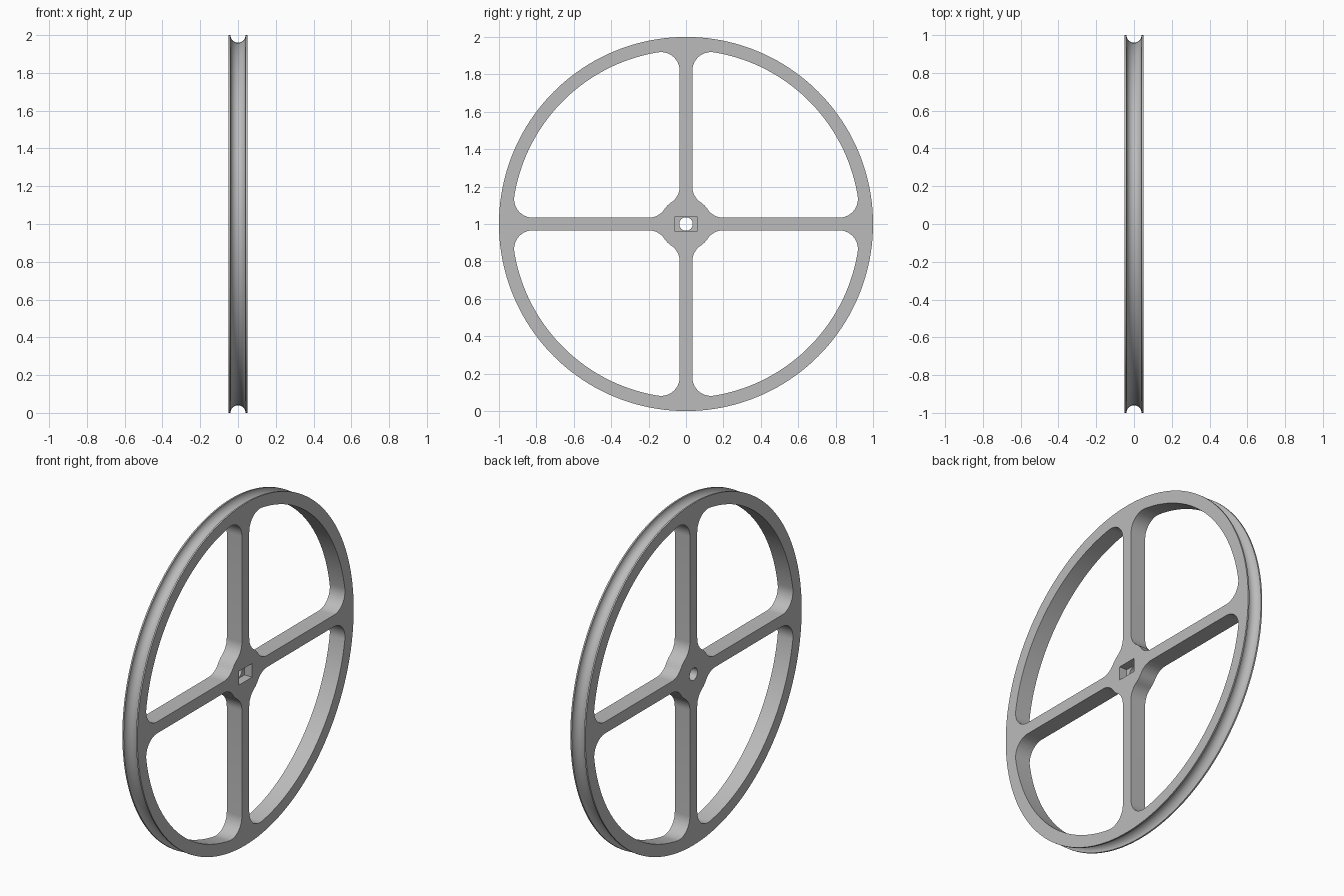
import bpy, bmesh
from math import sin, cos, pi, atan2, sqrt, radians

if "Cube" in bpy.data.objects:
    bpy.data.objects.remove(bpy.data.objects["Cube"])

HALF = 0.049        # half thickness of the wheel
GROOVE = 0.04       # radius of the round belt groove
SPOKE = 0.034       # half width of a spoke
RIM = 0.93          # inner radius of the rim
HUB = 0.14
FILLET = 0.1
CENTRE = 1.0        # height of the axle

grey = bpy.data.materials.new("satin grey")
grey.use_nodes = True
colour = (0.5, 0.5, 0.5, 1)
grey.diffuse_color = colour
grey.node_tree.nodes["Principled BSDF"].inputs["Base Color"].default_value = colour


def arc(cy, cz, r, start, end, n):
    return [(cy + r * cos(start + (end - start) * i / n),
             cz + r * sin(start + (end - start) * i / n)) for i in range(n + 1)]


def stack(name, rings):
    """Solid skinned through rings of (x, y, z) points, capped at both ends."""
    bm = bmesh.new()
    loops = [[bm.verts.new(p) for p in ring] for ring in rings]
    for a, b in zip(loops, loops[1:]):
        for i in range(len(a)):
            j = (i + 1) % len(a)
            bm.faces.new((a[i], a[j], b[j], b[i]))
    bm.faces.new(loops[0])
    bm.faces.new(loops[-1])
    bmesh.ops.recalc_face_normals(bm, faces=bm.faces)
    mesh = bpy.data.meshes.new(name)
    bm.to_mesh(mesh)
    bm.free()
    mesh.materials.append(grey)
    obj = bpy.data.objects.new(name, mesh)
    bpy.context.collection.objects.link(obj)
    return obj


def prism(name, outline, x0, x1):
    return stack(name, [[(x, y, z + CENTRE) for y, z in outline] for x in (x0, x1)])


# Grooved disc
profile = [(-HALF, 1.0)]
profile += [(x, 1 + dz) for x, dz in arc(0, 0, GROOVE, pi, 2 * pi, 16)]
profile.append((HALF, 1.0))
wheel = stack("spoked_wheel", [
    [(x, y, z + CENTRE) for y, z in arc(0, 0, r, 0, 2 * pi, 160)[:-1]]
    for x, r in profile])

# One window between two spokes, with filleted corners
off = SPOKE + FILLET
outer = sqrt((RIM - FILLET) ** 2 - off ** 2)
inner = sqrt((HUB + FILLET) ** 2 - off ** 2)
a = atan2(off, outer)
b = atan2(inner, off)
window = arc(0, 0, RIM, a, pi / 2 - a, 36)
window += arc(off, outer, FILLET, pi / 2 - a, pi, 14)[1:]
window += arc(off, inner, FILLET, pi, pi + b, 10)
window += arc(0, 0, HUB, b, pi / 2 - b, 6)[1:]
window += arc(inner, off, FILLET, 3 * pi / 2 - b, 3 * pi / 2, 10)[1:]
window += arc(outer, off, FILLET, 3 * pi / 2, 2 * pi + a, 14)[:-1]

cutters = []
for k in range(4):
    c, s = cos(k * pi / 2), sin(k * pi / 2)
    turned = [(y * c - z * s, y * s + z * c) for y, z in window]
    cutters.append(prism("window_cutter", turned, -0.2, 0.2))

# Axle bore and rectangular pocket on one side
cutters.append(prism("bore_cutter", arc(0, 0, 0.036, 0, 2 * pi, 32)[:-1], -0.2, 0.2))
py, pz = 0.06, 0.04
cutters.append(prism("pocket_cutter", [(-py, -pz), (py, -pz), (py, pz), (-py, pz)], 0.0, 0.2))

bpy.context.view_layer.objects.active = wheel
for cutter in cutters:
    cutter.hide_render = True
    mod = wheel.modifiers.new("cut", "BOOLEAN")
    mod.operation = "DIFFERENCE"
    mod.solver = "EXACT"
    mod.object = cutter
    bpy.ops.object.modifier_apply(modifier=mod.name)
    bpy.data.objects.remove(cutter)

bpy.ops.object.select_all(action="DESELECT")
wheel.select_set(True)
bpy.ops.object.shade_smooth_by_angle(angle=radians(30))
